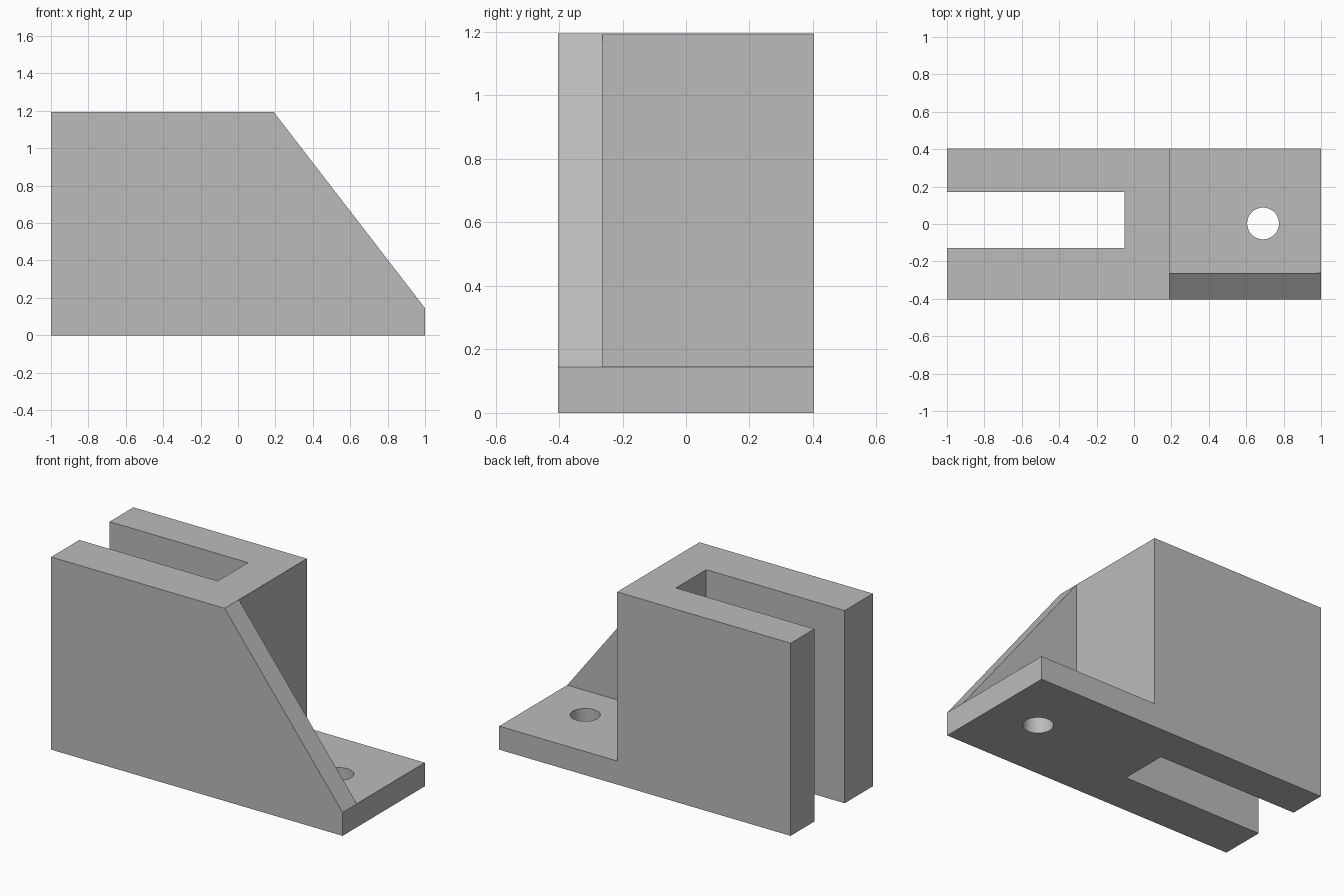
import bpy
import bmesh
from mathutils import Matrix, Vector
from math import radians

cube = bpy.data.objects.get("Cube")
if cube:
    bpy.data.objects.remove(cube, do_unlink=True)

# Main dimensions
HEIGHT, BASE_TOP = 1.195, 0.145
FRONT, BACK = -0.403, 0.403
BLOCK_END, RIB_BACK = 0.19, -0.263

grey = bpy.data.materials.new("plain grey")
grey.use_nodes = True
grey.diffuse_color = (0.5, 0.5, 0.5, 1)
grey.node_tree.nodes["Principled BSDF"].inputs["Base Color"].default_value = (0.5, 0.5, 0.5, 1)


def make_object(name, bm):
    bmesh.ops.recalc_face_normals(bm, faces=bm.faces)
    mesh = bpy.data.meshes.new(name)
    bm.to_mesh(mesh)
    bm.free()
    mesh.materials.append(grey)
    obj = bpy.data.objects.new(name, mesh)
    bpy.context.collection.objects.link(obj)
    return obj


def prism(name, profile, y0, y1):
    """Extrude an x-z outline along y."""
    bm = bmesh.new()
    face = bm.faces.new([bm.verts.new((x, y0, z)) for x, z in profile])
    new = bmesh.ops.extrude_face_region(bm, geom=[face])["geom"]
    moved = [v for v in new if isinstance(v, bmesh.types.BMVert)]
    bmesh.ops.translate(bm, verts=moved, vec=Vector((0, y1 - y0, 0)))
    return make_object(name, bm)


def box(name, x0, x1, y0, y1, z0, z1):
    return prism(name, [(x0, z0), (x1, z0), (x1, z1), (x0, z1)], y0, y1)


def cylinder(name, x, y, radius, depth):
    bm = bmesh.new()
    bmesh.ops.create_cone(bm, cap_ends=True, segments=64, radius1=radius,
                          radius2=radius, depth=depth,
                          matrix=Matrix.Translation((x, y, 0)))
    return make_object(name, bm)


# Solid with the rib's sloping outline
bracket = prism("slotted_bracket", [(-1, 0), (1, 0), (1, BASE_TOP),
                                    (BLOCK_END, HEIGHT), (-1, HEIGHT)], FRONT, BACK)

# Space above the foot, slot through the block, bolt hole through the foot
cutters = [
    box("foot_clearance", BLOCK_END + 0.001, 1.5, RIB_BACK, 1, BASE_TOP + 0.001, 2),
    box("slot_cutter", -1.5, -0.05, -0.127, 0.17, -0.5, 2),
    cylinder("hole_cutter", 0.69, 0.003, 0.085, 1),
]

bpy.ops.object.select_all(action="DESELECT")
bpy.context.view_layer.objects.active = bracket
bracket.select_set(True)
for cutter in cutters:
    cutter.hide_render = True
    mod = bracket.modifiers.new(cutter.name, "BOOLEAN")
    mod.operation = "DIFFERENCE"
    mod.solver = "EXACT"
    mod.object = cutter
    bpy.ops.object.modifier_apply(modifier=mod.name)
    bpy.data.objects.remove(cutter, do_unlink=True)

bpy.ops.object.shade_smooth_by_angle(angle=radians(30))
